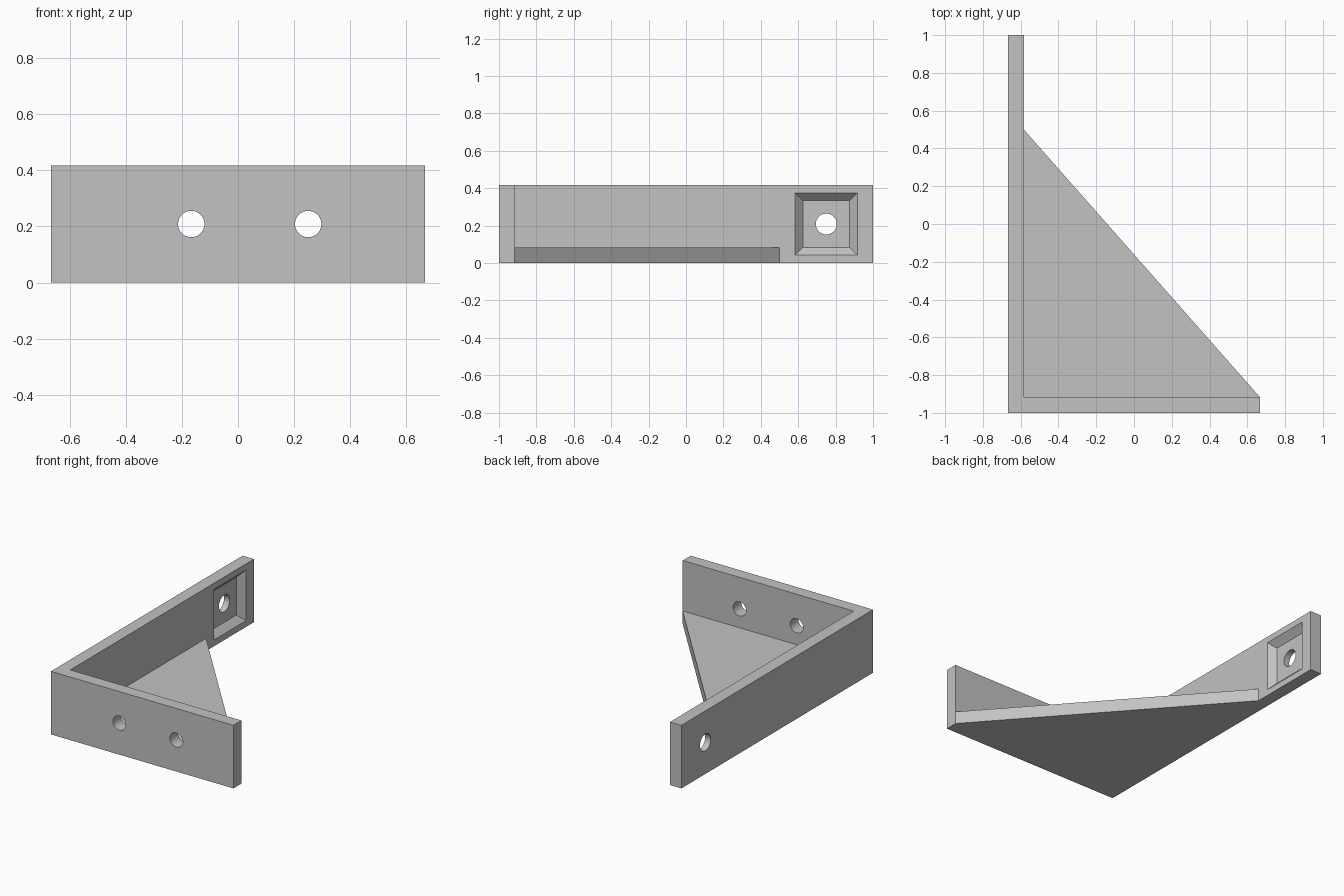
import bpy
import bmesh
from math import radians
from mathutils import Matrix, Vector

cube = bpy.data.objects.get("Cube")
if cube:
    bpy.data.objects.remove(cube, do_unlink=True)

# Main dimensions
W, D, H, T = 2 / 3, 1.0, 5 / 12, 1 / 12
MID = H / 2

grey = bpy.data.materials.new("plain grey")
grey.use_nodes = True
colour = (0.54, 0.54, 0.54, 1)
grey.diffuse_color = colour
grey.node_tree.nodes["Principled BSDF"].inputs["Base Color"].default_value = colour


def make_object(name, bm):
    bmesh.ops.recalc_face_normals(bm, faces=bm.faces)
    mesh = bpy.data.meshes.new(name)
    bm.to_mesh(mesh)
    bm.free()
    mesh.materials.append(grey)
    obj = bpy.data.objects.new(name, mesh)
    bpy.context.collection.objects.link(obj)
    return obj


def prism(name, outline, height):
    bm = bmesh.new()
    face = bm.faces.new([bm.verts.new((x, y, 0)) for x, y in outline])
    top = bmesh.ops.extrude_face_region(bm, geom=[face])["geom"]
    verts = [v for v in top if isinstance(v, bmesh.types.BMVert)]
    bmesh.ops.translate(bm, verts=verts, vec=(0, 0, height))
    return make_object(name, bm)


def cone(name, centre, axis, r1, r2, depth, sides, spin=0):
    """Cylinder, cone or pyramid frustum pointing along an axis."""
    bm = bmesh.new()
    turn = Vector(axis).to_track_quat("Z", "Y").to_matrix().to_4x4()
    bmesh.ops.create_cone(bm, cap_ends=True, segments=sides, radius1=r1, radius2=r2,
                          depth=depth, matrix=Matrix.Translation(centre) @ turn
                          @ Matrix.Rotation(radians(spin), 4, "Z"))
    return make_object(name, bm)


def combine(target, tool, operation):
    mod = target.modifiers.new(tool.name, "BOOLEAN")
    mod.operation, mod.solver, mod.object = operation, "EXACT", tool
    bpy.context.view_layer.objects.active = target
    bpy.ops.object.modifier_apply(modifier=mod.name)
    bpy.data.objects.remove(tool, do_unlink=True)


# Two upright walls meeting at a corner
bracket = prism("corner_bracket", [(-W, -D), (W, -D), (W, T - D),
                                   (T - W, T - D), (T - W, D), (-W, D)], H)

# Flat triangular brace along the bottom
brace = prism("triangular_brace", [(T - W, T - D), (W, T - D), (T - W, D / 2)], T)
combine(bracket, brace, "UNION")

# Square pocket with sloping sides, half the wall deep
# (the cutter continues the same slope past the wall surface)
half_diag = 2 ** 0.5
slope = T / 2
inner, outer = 0.125, 0.125 + 2 * slope
pocket = cone("pocket_cutter", (T - W, 0.75, MID), (1, 0, 0),
              inner * half_diag, outer * half_diag, 2 * slope, 4, 45)
combine(bracket, pocket, "DIFFERENCE")

# Screw holes: two in the front wall, one through the pocket
for x in (-1 / 6, 0.25):
    combine(bracket, cone("front_hole_cutter", (x, -D + T / 2, MID), (0, 1, 0),
                          0.047, 0.047, 4 * T, 40), "DIFFERENCE")
combine(bracket, cone("side_hole_cutter", (-W + T / 2, 0.75, MID), (1, 0, 0),
                      0.056, 0.056, 4 * T, 40), "DIFFERENCE")

# Smooth hole walls, crisp edges elsewhere
bpy.ops.object.select_all(action="DESELECT")
bracket.select_set(True)
bpy.context.view_layer.objects.active = bracket
bpy.ops.object.shade_smooth_by_angle(angle=radians(30))
